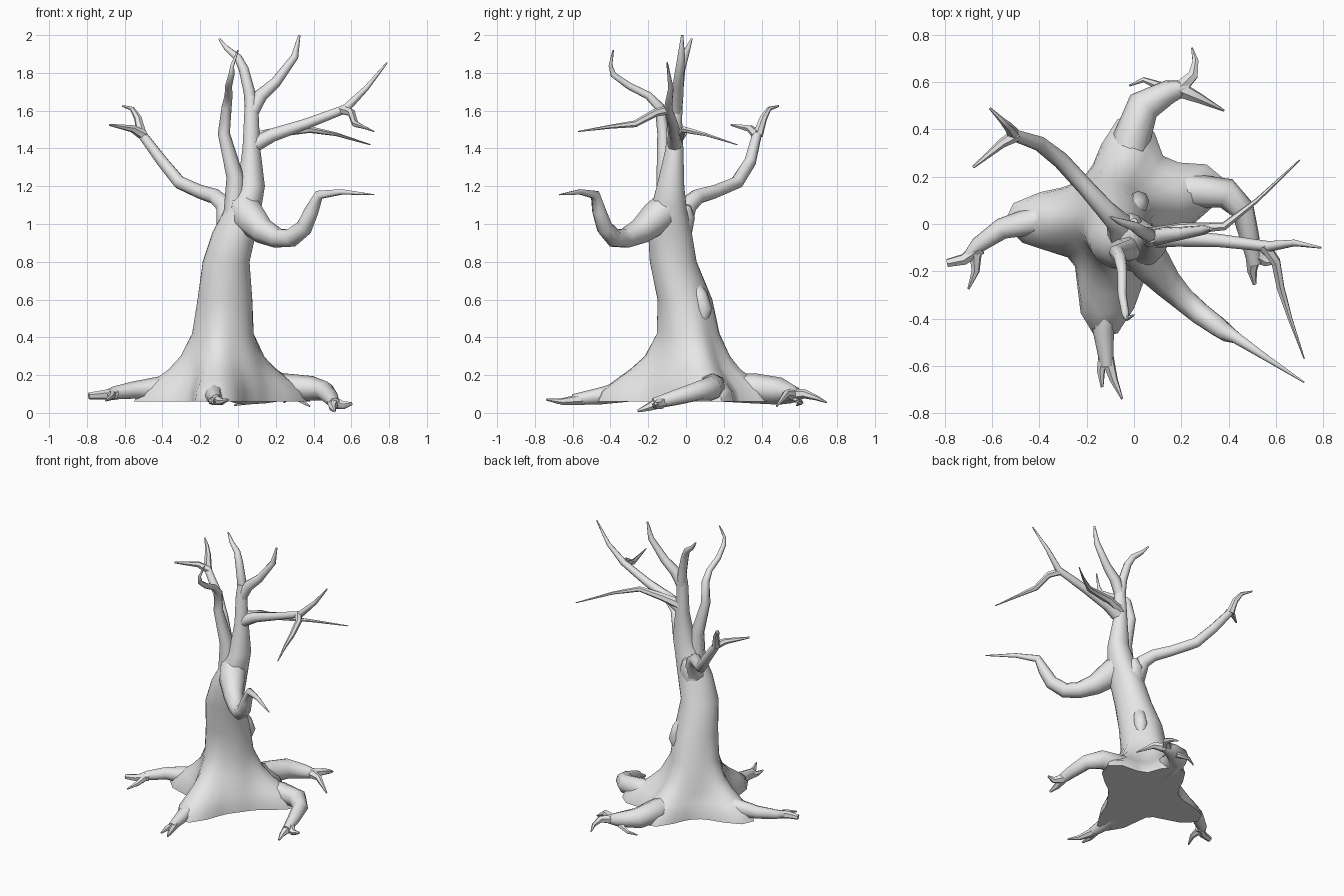
import bpy
import bmesh
import math
from mathutils import Vector

start_cube = bpy.data.objects.get("Cube")
if start_cube:
    bpy.data.objects.remove(start_cube, do_unlink=True)

# One plain grey bark for the whole tree
bark = bpy.data.materials.new("grey bark")
bark.use_nodes = True
bark.diffuse_color = (0.8, 0.8, 0.8, 1)
bark.node_tree.nodes["Principled BSDF"].inputs["Base Color"].default_value = bark.diffuse_color

parts = []


def skin(name, rings):
    """Make an object from a stack of point rings, closed at both ends."""
    mesh_builder = bmesh.new()
    loops = [[mesh_builder.verts.new(point) for point in ring] for ring in rings]
    for lower, upper in zip(loops, loops[1:]):
        count = len(lower)
        for i in range(count):
            j = (i + 1) % count
            mesh_builder.faces.new((lower[i], lower[j], upper[j], upper[i]))
    mesh_builder.faces.new(reversed(loops[0]))
    mesh_builder.faces.new(loops[-1])
    bmesh.ops.recalc_face_normals(mesh_builder, faces=mesh_builder.faces)
    mesh = bpy.data.meshes.new(name)
    mesh_builder.to_mesh(mesh)
    mesh_builder.free()
    mesh.materials.append(bark)
    part = bpy.data.objects.new(name, mesh)
    bpy.context.collection.objects.link(part)
    parts.append(part)


def sample(values, t):
    """Read a list of radii at a fraction t of its length."""
    position = t * (len(values) - 1)
    index = min(int(position), len(values) - 2)
    return values[index] + (values[index + 1] - values[index]) * (position - index)


def limb(name, path, radii, sides=8):
    """Sweep a tapering tube along a bent path without twisting it."""
    path = [Vector(point) for point in path]
    last = len(path) - 1
    across, previous, rings = None, None, []
    for index, point in enumerate(path):
        incoming = (point - path[max(index - 1, 0)]).normalized()
        outgoing = (path[min(index + 1, last)] - point).normalized()
        along = (incoming + outgoing).normalized()
        if across is None:
            across = along.orthogonal().normalized()
        else:
            across = previous.rotation_difference(along) @ across
        previous = along
        other = along.cross(across)
        radius = sample(radii, index / last)
        ring = []
        for k in range(sides):
            angle = math.tau * k / sides
            ring.append(point + radius * (across * math.cos(angle) + other * math.sin(angle)))
        rings.append(ring)
    skin(name, rings)


# Trunk: its foot flares into a lobe toward every root
root_angles = [math.radians(a) for a in (-98, 178, 81, 24)]


def lobe(angle):
    total = 0
    for root in root_angles:
        gap = math.remainder(angle - root, math.tau)
        total += math.exp(-(gap / 0.4) ** 2)
    return total


# Each row: centre x, centre y, height, radius, lobe reach
trunk_rows = [
    (-.07, 0, .06, .235, .25),
    (-.07, 0, .115, .23, .23),
    (-.07, 0, .17, .215, .17),
    (-.075, 0, .23, .2, .1),
    (-.08, .01, .3, .185, .045),
    (-.08, .01, .42, .155, .012),
    (-.07, -.01, .6, .145, 0),
    (-.06, -.07, .8, .124, 0),
    (-.015, -.085, .96, .115, 0),
    (.03, -.09, 1.08, .095, 0),
    (.07, -.08, 1.2, .073, 0),
    (.07, -.06, 1.4, .047, 0),
    (.07, -.06, 1.6, .037, 0),
    (.07, -.05, 1.68, .03, 0),
]
segments = 32
trunk_rings = []
for x, y, z, radius, reach in trunk_rows:
    ring = []
    for k in range(segments):
        angle = math.tau * k / segments
        r = radius * (1 + 0.03 * math.sin(3 * angle + 5 * z)) + reach * lobe(angle)
        ring.append((x + r * math.cos(angle), y + r * math.sin(angle), z))
    trunk_rings.append(ring)
skin("trunk", trunk_rings)

# Knots on the trunk
limb("back_knot", [(-.02, .03, .7), (.01, .07, .62), (.02, .095, .55), (.01, .08, .48)],
     (.03, .045, .045, .03))
limb("crotch_stub", [(-.02, -.04, .98), (-.01, 0, 1.05), (0, .01, 1.1)], (.08, .05, .015))

# Roots with forked toes
limb("front_root", [(-.1, -.14, .13), (-.12, -.3, .12), (-.13, -.45, .09), (-.115, -.6, .07)],
     (.06, .06, .045, .028))
limb("front_root_toe_right", [(-.12, -.54, .07), (-.14, -.62, .06), (-.135, -.69, .055)], (.03, .006), 6)
limb("front_root_toe_left", [(-.115, -.56, .07), (-.085, -.66, .06), (-.05, -.74, .07)], (.03, .005), 6)

limb("right_root", [(-.2, .01, .13), (-.38, .025, .135), (-.56, -.02, .12), (-.66, -.09, .105), (-.7, -.13, .1)],
     (.065, .065, .045, .034, .02))
limb("right_root_toe_outer", [(-.65, -.1, .1), (-.72, -.15, .095), (-.79, -.165, .09)], (.032, .018), 6)
limb("right_root_toe_inner", [(-.67, -.1, .1), (-.67, -.2, .085), (-.7, -.275, .065)], (.03, .005), 6)

limb("back_root", [(-.04, .18, .13), (-.01, .36, .13), (.04, .5, .115), (.15, .56, .1), (.23, .58, .09)],
     (.07, .08, .072, .05, .028))
limb("back_root_toe_back", [(.19, .57, .095), (.25, .63, .1), (.26, .69, .08), (.245, .745, .055)], (.034, .004), 6)
limb("back_root_toe_left", [(.18, .575, .095), (.28, .53, .1), (.38, .48, .035)], (.038, .005), 6)
limb("back_root_twig", [(.12, .58, .07), (.04, .61, .055), (-.02, .585, .04)], (.02, .004), 6)

limb("left_root", [(.03, .07, .13), (.24, .14, .135), (.39, .13, .13), (.46, .06, .115), (.49, -.06, .08), (.51, -.17, .05)],
     (.06, .075, .065, .052, .042, .03))
limb("left_root_toe_front", [(.505, -.14, .055), (.5, -.2, .03), (.51, -.255, .01)], (.034, .008), 6)
limb("left_root_toe_side", [(.51, -.13, .055), (.56, -.16, .04), (.605, -.16, .05)], (.034, .008), 6)

# Low hooked bough on the left
limb("hooked_bough", [(.02, -.08, 1.1), (.065, -.16, 1.03), (.135, -.245, .96), (.21, -.32, .925), (.28, -.38, .925),
                      (.35, -.43, .98), (.39, -.46, 1.07), (.43, -.48, 1.155), (.55, -.56, 1.17), (.72, -.67, 1.155)],
     (.09, .09, .068, .054, .05, .045, .038, .026, .015, .003))

# Long bough on the right and its fork
limb("right_bough", [(-.04, -.04, 1), (-.07, .01, 1.1), (-.12, .06, 1.145), (-.2, .15, 1.17), (-.31, .27, 1.22),
                     (-.4, .34, 1.33), (-.52, .38, 1.49)],
     (.075, .05, .042, .037, .036, .032, .025))
limb("right_bough_tip_front", [(-.5, .375, 1.47), (-.56, .34, 1.505), (-.68, .24, 1.525)], (.028, .02, .006), 6)
limb("right_bough_tip_back", [(-.51, .38, 1.47), (-.53, .41, 1.56), (-.56, .44, 1.61), (-.61, .49, 1.625)], (.028, .005), 6)

# Slender second stem, leaning forward
limb("front_stem", [(-.02, -.1, 1.02), (-.015, -.11, 1.25), (-.075, -.12, 1.48), (-.06, -.14, 1.62), (-.05, -.2, 1.68),
                    (-.05, -.3, 1.73), (-.035, -.385, 1.79), (-.03, -.4, 1.84), (0, -.385, 1.92)],
     (.06, .032, .021, .016, .004))

# Crown fork
limb("crown_right", [(.075, -.055, 1.55), (.06, -.045, 1.7), (.03, -.03, 1.82), (0, -.01, 1.88), (-.06, .01, 1.93), (-.1, .03, 1.98)],
     (.034, .028, .02, .005))
limb("crown_left", [(.07, -.06, 1.58), (.12, -.05, 1.68), (.2, -.04, 1.75), (.3, -.025, 1.885), (.325, -.02, 2)],
     (.035, .036, .028, .02, .006))

# Side boughs of the crown
limb("side_bough", [(.07, -.06, 1.41), (.18, -.06, 1.47), (.36, -.07, 1.53), (.57, -.095, 1.61), (.68, -.08, 1.72), (.79, -.1, 1.855)],
     (.042, .036, .028, .023, .014, .004))
limb("side_bough_fork", [(.55, -.09, 1.605), (.6, -.16, 1.59), (.62, -.27, 1.53), (.66, -.4, 1.515), (.72, -.57, 1.49)],
     (.025, .018, .003), 6)
limb("back_twig", [(.07, -.05, 1.45), (.2, -.02, 1.485), (.38, -.01, 1.5), (.52, .1, 1.475), (.7, .27, 1.42)],
     (.035, .024, .012, .003), 6)

# Smooth bark with crisp ends
for part in bpy.context.selected_objects:
    part.select_set(False)
for part in parts:
    part.select_set(True)
bpy.context.view_layer.objects.active = parts[0]
bpy.ops.object.shade_smooth_by_angle(angle=math.radians(55))
